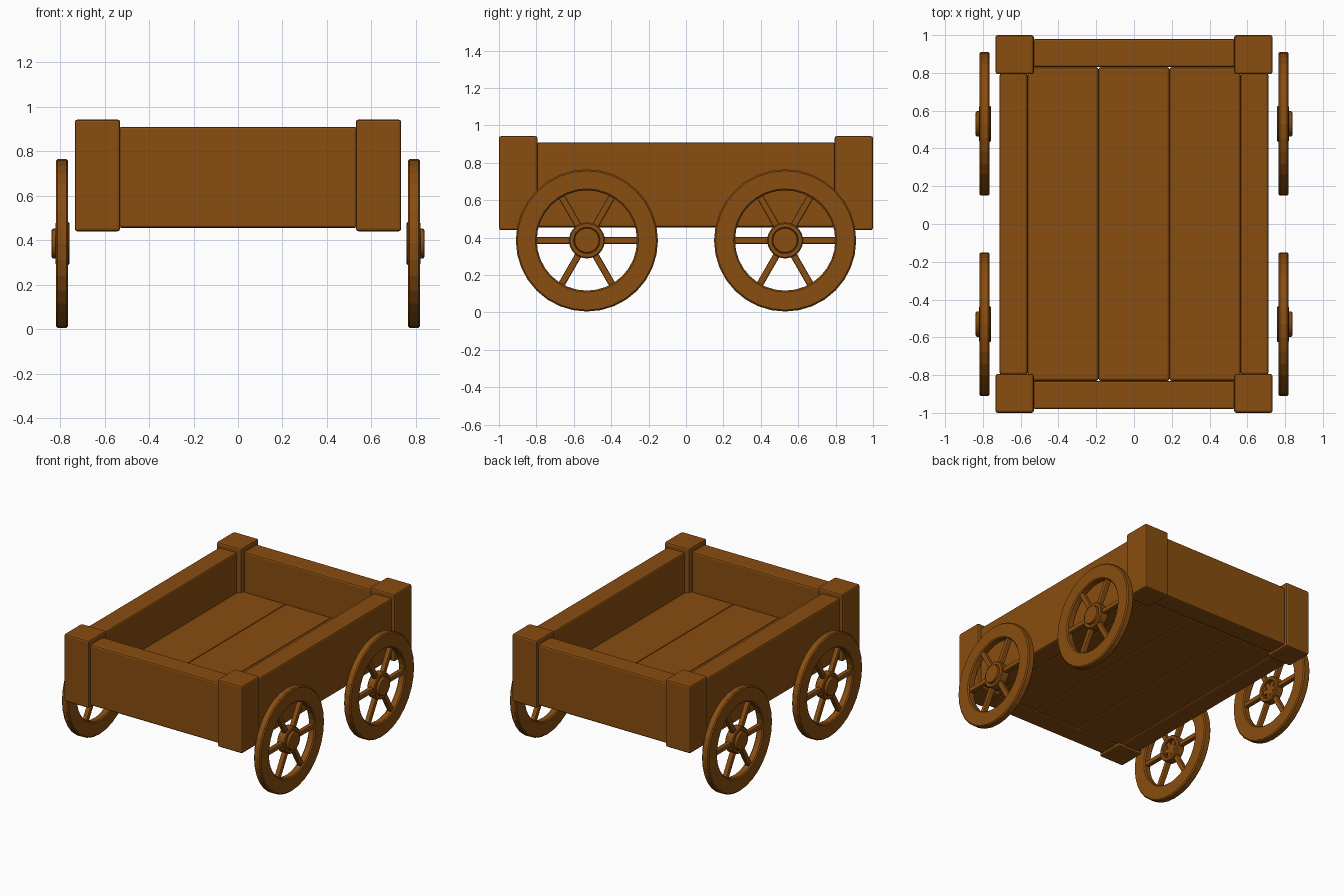
import bpy, bmesh, math
from mathutils import Matrix, Vector

if "Cube" in bpy.data.objects:
    bpy.data.objects.remove(bpy.data.objects["Cube"])

wood = bpy.data.materials.new("brown_wood")
wood.diffuse_color = (0.25, 0.075, 0.005, 1)
wood.use_nodes = True
wood.node_tree.nodes["Principled BSDF"].inputs["Base Color"].default_value = wood.diffuse_color


def finish(name, bm, bevel):
    bmesh.ops.recalc_face_normals(bm, faces=bm.faces)
    me = bpy.data.meshes.new(name)
    bm.to_mesh(me)
    bm.free()
    ob = bpy.data.objects.new(name, me)
    bpy.context.collection.objects.link(ob)
    me.materials.append(wood)
    if bevel:
        mod = ob.modifiers.new("soft_edges", 'BEVEL')
        mod.width = bevel
        mod.segments = 2
        mod.limit_method = 'ANGLE'
        mod.angle_limit = math.radians(40)
    return ob


def box(name, lo, hi, bevel=0.012):
    lo, hi = Vector(lo), Vector(hi)
    bm = bmesh.new()
    bmesh.ops.create_cube(bm, size=1)
    bmesh.ops.scale(bm, vec=hi - lo, verts=bm.verts)
    bmesh.ops.translate(bm, vec=(lo + hi) / 2, verts=bm.verts)
    return finish(name, bm, bevel)


def lathe(bm, profile, n):
    """Revolve a closed (x, radius) profile about the x axis."""
    rings = []
    for i in range(n):
        a = 2 * math.pi * i / n
        rings.append([bm.verts.new((x, r * math.cos(a), r * math.sin(a))) for x, r in profile])
    m = len(profile)
    for i in range(n):
        p, q = rings[i], rings[(i + 1) % n]
        for j in range(m):
            k = (j + 1) % m
            bm.faces.new((p[j], p[k], q[k], q[j]))


def ring_profile(x0, x1, r0, r1, b):
    return [(x0 + b, r0), (x1 - b, r0), (x1, r0 + b), (x1, r1 - b),
            (x1 - b, r1), (x0 + b, r1), (x0, r1 - b), (x0, r0 + b)]


# Corner posts
for sx in (-1, 1):
    for sy in (-1, 1):
        cx, cy = sx * 0.632, sy * 0.897
        box("corner_post", (cx - 0.102, cy - 0.103, 0.44), (cx + 0.102, cy + 0.103, 0.943))

# End boards and side boards
for s, end, side in ((-1, "front_board", "left_board"), (1, "back_board", "right_board")):
    box(end, (-0.535, s * 0.905 - 0.075, 0.455), (0.535, s * 0.905 + 0.075, 0.91))
    box(side, (s * 0.638 - 0.074, -0.797, 0.455), (s * 0.638 + 0.074, 0.797, 0.91))

# Floor planks
for i in (-1, 0, 1):
    box("floor_plank", (i * 0.376 - 0.188, -0.83, 0.46), (i * 0.376 + 0.188, 0.83, 0.615))


def wheel(sx, cy):
    def place(ob):
        ob.location = (sx * 0.791, cy, 0.385)
        if sx < 0:
            ob.rotation_euler = (0, 0, math.pi)

    # Rim
    bm = bmesh.new()
    lathe(bm, ring_profile(-0.027, 0.028, 0.268, 0.38, 0.008), 32)
    place(finish("wheel_rim", bm, 0))
    # Hub collar
    bm = bmesh.new()
    lathe(bm, ring_profile(-0.034, 0.03, 0.065, 0.096, 0.006), 32)
    place(finish("hub_collar", bm, 0))
    # Hub cap
    bm = bmesh.new()
    bmesh.ops.create_cone(bm, cap_ends=True, segments=32, radius1=0.067, radius2=0.067, depth=0.04,
                          matrix=Matrix.Translation((0.027, 0, 0)) @ Matrix.Rotation(math.pi / 2, 4, 'Y'))
    place(finish("hub_cap", bm, 0.007))
    # Spokes running through the hub
    bm = bmesh.new()
    for i in range(3):
        m = Matrix.Rotation(i * math.pi / 3, 4, 'X') @ Matrix.Diagonal((0.036, 0.56, 0.036, 1))
        bmesh.ops.create_cube(bm, size=1, matrix=m)
    place(finish("wheel_spokes", bm, 0.008))


for sx in (-1, 1):
    for cy in (-0.53, 0.53):
        wheel(sx, cy)
